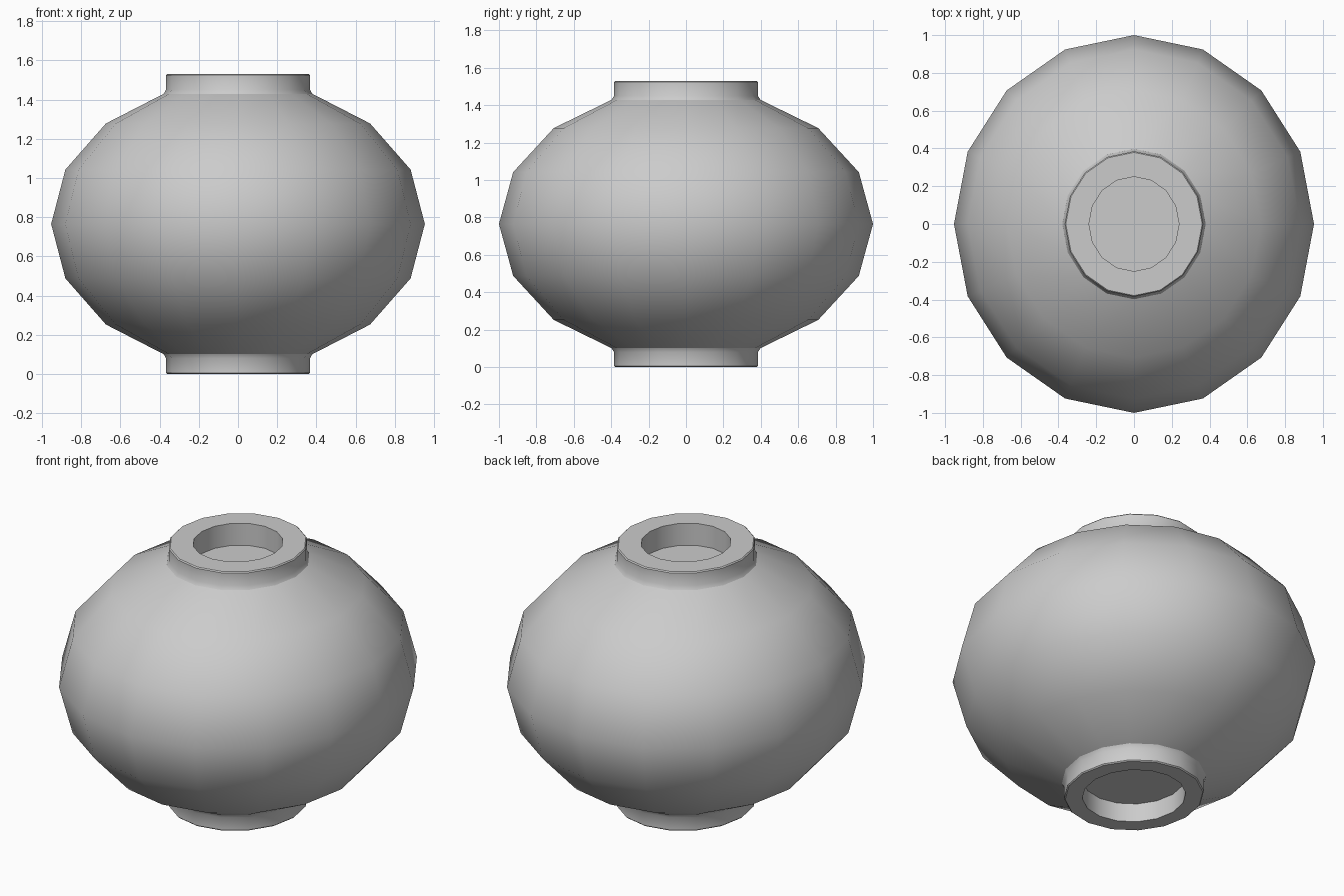
import bpy, bmesh, math

if "Cube" in bpy.data.objects:
    bpy.data.objects.remove(bpy.data.objects["Cube"])

SIDES = 16        # low-poly turning count
X_SCALE = 0.953   # slightly narrower in x than in y
MID, RZ = 0.765, 0.725


def lathe(name, profile):
    """Turn a (radius, z) profile around z; profile runs bottom to top."""
    bm = bmesh.new()
    rings = []
    for r, z in profile:
        ring = []
        for j in range(SIDES):
            a = 2 * math.pi * j / SIDES
            ring.append(bm.verts.new((r * math.cos(a) * X_SCALE, r * math.sin(a), z)))
        rings.append(ring)
    for low, high in zip(rings, rings[1:]):
        for j in range(SIDES):
            k = (j + 1) % SIDES
            bm.faces.new((low[j], low[k], high[k], high[j]))
    bmesh.ops.remove_doubles(bm, verts=bm.verts, dist=1e-5)
    mesh = bpy.data.meshes.new(name)
    bm.to_mesh(mesh)
    bm.free()
    obj = bpy.data.objects.new(name, mesh)
    bpy.context.collection.objects.link(obj)
    bpy.ops.object.select_all(action='DESELECT')
    obj.select_set(True)
    bpy.context.view_layer.objects.active = obj
    bpy.ops.object.shade_smooth_by_angle(angle=math.radians(40))
    return obj


# Squashed round body, open where the collars join
angles = [math.radians(d) for d in (-45, -22.5, 0, 22.5, 45)]
body = [(math.cos(a), MID + RZ * math.sin(a)) for a in angles]
lathe("body", [(0.398, 0.101)] + body + [(0.398, 2 * MID - 0.101)])

# Bottom foot ring with a shallow recess
lathe("foot_ring", [(0, 0.11), (0.285, 0.11), (0.285, 0), (0.379, 0),
                    (0.385, 0.006), (0.385, 0.08), (0.398, 0.101)])

# Top collar with a narrower recess
lathe("top_collar", [(0.398, 1.429), (0.385, 1.45), (0.385, 1.524),
                     (0.379, 1.53), (0.25, 1.53), (0.25, 1.40), (0, 1.40)])
